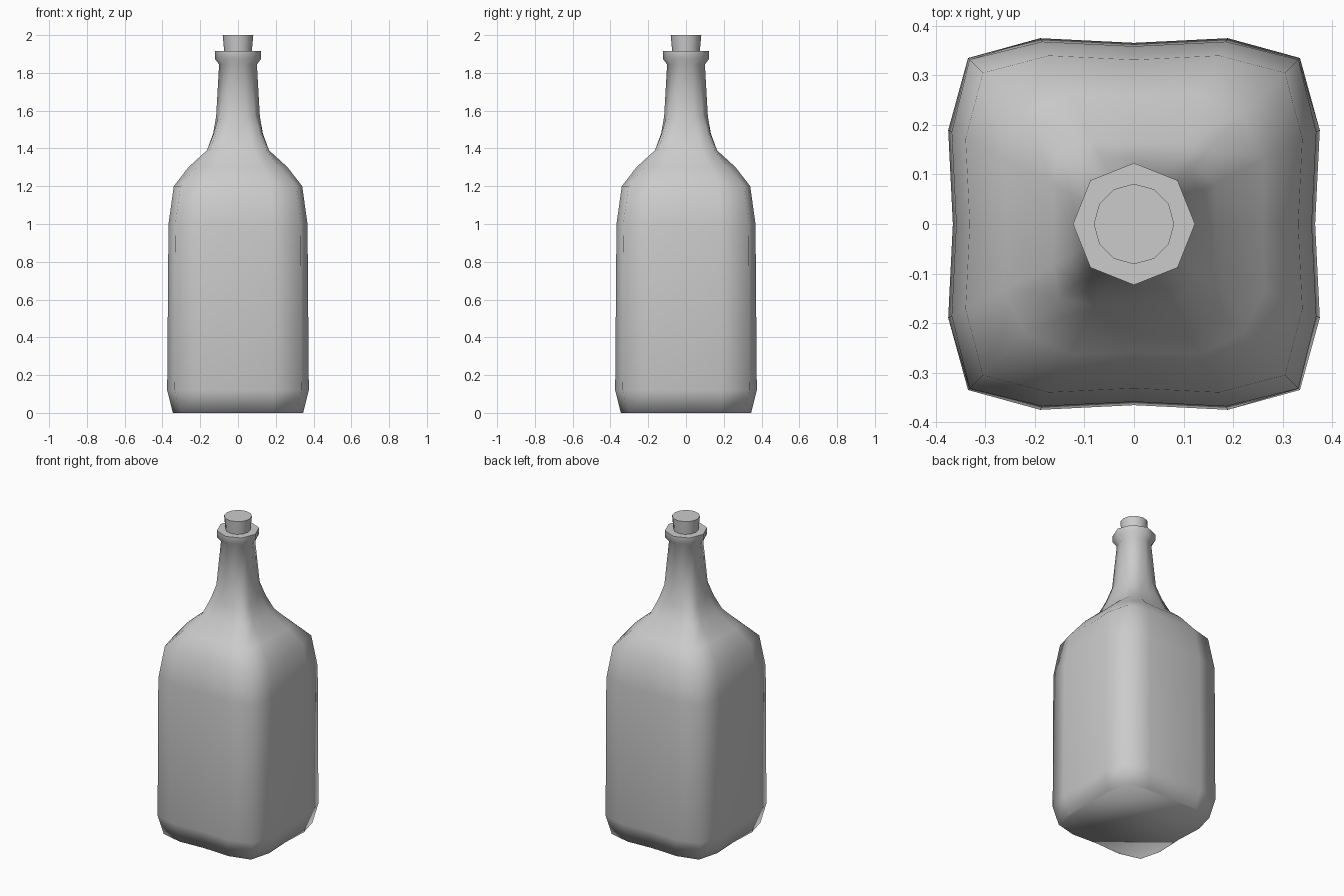
import bpy, bmesh
from math import radians, cos, sin, pi

if "Cube" in bpy.data.objects:
    bpy.data.objects.remove(bpy.data.objects["Cube"])


def ring_points(e, c, t):
    # One quadrant: face middle, side, corner, side; t blends octagon (0) to square (1)
    mid = (e * (1 - 0.025 * t), 0)
    side = ((e + c) / 2 * (1 - t) + e * t, c / 2 * (1 - t) + 0.505 * e * t)
    quad = [mid, side, (c, c), (side[1], side[0])]
    pts = []
    for _ in range(4):
        pts += quad
        quad = [(-y, x) for x, y in quad]
    return pts


def loft(name, rings, angle):
    # rings: list of (z, [(x, y), ...]); closed with caps
    bm = bmesh.new()
    loops = [[bm.verts.new((x, y, z)) for x, y in pts] for z, pts in rings]
    n = len(loops[0])
    for a, b in zip(loops, loops[1:]):
        for i in range(n):
            j = (i + 1) % n
            bm.faces.new((a[i], a[j], b[j], b[i]))
    bm.faces.new(loops[0][::-1])
    bm.faces.new(loops[-1])
    me = bpy.data.meshes.new(name)
    bm.to_mesh(me)
    bm.free()
    ob = bpy.data.objects.new(name, me)
    bpy.context.collection.objects.link(ob)
    bpy.ops.object.select_all(action='DESELECT')
    ob.select_set(True)
    bpy.context.view_layer.objects.active = ob
    bpy.ops.object.shade_smooth_by_angle(angle=radians(angle))
    return ob


# Bottle: z, half width, corner coordinate, squareness
profile = [
    (0.00, 0.345, 0.310, 1),
    (0.12, 0.375, 0.335, 1),
    (1.00, 0.368, 0.332, 1),
    (1.20, 0.340, 0.305, 1),
    (1.30, 0.265, 0.220, 0.9),
    (1.39, 0.166, 0.150, 0.8),
    (1.48, 0.133, 0.115, 0.5),
    (1.57, 0.116, 0.090, 0.1),
    (1.845, 0.100, 0.071, 0),
    (1.875, 0.123, 0.088, 0),
    (1.915, 0.123, 0.088, 0),
]
loft("bottle", [(z, ring_points(e, c, t)) for z, e, c, t in profile], 80)

# Cork: tapered 12-sided plug
circle = [(cos(i * pi / 6), sin(i * pi / 6)) for i in range(12)]
loft("cork", [(z, [(r * x, r * y) for x, y in circle])
              for z, r in ((1.88, 0.07), (2.0, 0.081))], 40)
